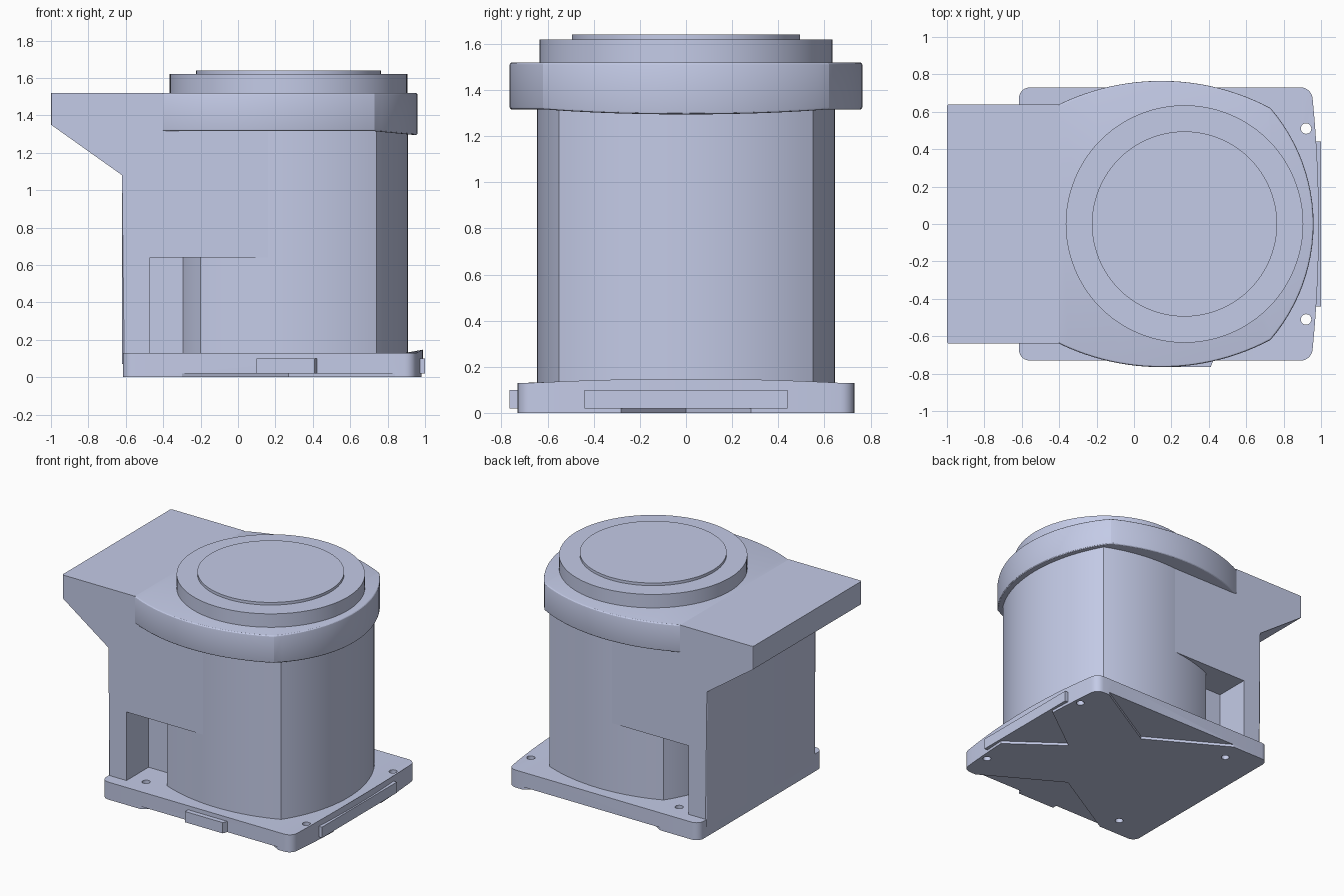
import bpy, bmesh, math
from mathutils import Vector

old = bpy.data.objects.get("Cube")
if old:
    bpy.data.objects.remove(old, do_unlink=True)

COLOUR = (0.59, 0.638, 0.855, 1)
mat = bpy.data.materials.new("pale blue grey")
mat.use_nodes = True
mat.diffuse_color = COLOUR
bsdf = mat.node_tree.nodes["Principled BSDF"]
bsdf.inputs["Base Color"].default_value = COLOUR
bsdf.inputs["Roughness"].default_value = 0.6


def arc(p, q, sag, n=24):
    """Points of a shallow arc from p up to (not including) q, bulging right."""
    p, q = Vector(p), Vector(q)
    along = (q - p).normalized()
    out = Vector((along.y, -along.x))
    half = (q - p).length / 2
    r = (half * half + sag * sag) / (2 * sag)
    a = math.asin(half / r)
    turns = [a * (2 * i / n - 1) for i in range(n)]
    return [(p + q) / 2 + along * r * math.sin(t) + out * (r * math.cos(t) - r + sag) for t in turns]


def circle(x, y, r, n):
    return [(x + r * math.cos(math.tau * i / n), y + r * math.sin(math.tau * i / n)) for i in range(n)]


def prism(name, pts, lo, hi, axis="z", tweak=None):
    """Extrude an outline along z, or an x-z outline along y."""
    bm = bmesh.new()
    place = (lambda u, v, w: (u, v, w)) if axis == "z" else (lambda u, v, w: (u, w, v))
    rings = [[bm.verts.new(place(p[0], p[1], w)) for p in pts] for w in (lo, hi)]
    for ring in rings:
        bm.faces.new(ring)
    for i in range(len(pts)):
        j = (i + 1) % len(pts)
        bm.faces.new((rings[0][i], rings[0][j], rings[1][j], rings[1][i]))
    bmesh.ops.recalc_face_normals(bm, faces=bm.faces[:])
    if tweak:
        tweak(bm)
    mesh = bpy.data.meshes.new(name)
    bm.to_mesh(mesh)
    bm.free()
    mesh.materials.append(mat)
    obj = bpy.data.objects.new(name, mesh)
    bpy.context.collection.objects.link(obj)
    return obj


def box(name, x0, x1, y0, y1, z0, z1):
    return prism(name, [(x0, y0), (x1, y0), (x1, y1), (x0, y1)], z0, z1)


def activate(obj):
    bpy.ops.object.select_all(action="DESELECT")
    obj.select_set(True)
    bpy.context.view_layer.objects.active = obj


def cut(obj, cutters):
    for c in cutters:
        c.hide_render = True
        mod = obj.modifiers.new("cut", "BOOLEAN")
        mod.operation, mod.solver, mod.object = "DIFFERENCE", "EXACT", c
        activate(obj)
        bpy.ops.object.modifier_apply(modifier=mod.name)
        bpy.data.objects.remove(c, do_unlink=True)


def split_x(bm, x):
    geom = bm.verts[:] + bm.edges[:] + bm.faces[:]
    bmesh.ops.bisect_plane(bm, geom=geom, plane_co=(x, 0, 0), plane_no=(1, 0, 0))


# Base plate: rounded corners, bowed end whose top rises slightly
def raise_end(bm):
    split_x(bm, 0.8)
    for v in bm.verts:
        if v.co.x > 0.95 and v.co.z > 0.1:
            v.co.z += 0.018 * max(0, 1 - (v.co.y / 0.67) ** 2)


outline = (arc((-0.615, -0.67), (-0.56, -0.73), 0.017, 6) + [(-0.56, -0.73)]
           + arc((0.89, -0.73), (0.955, -0.67), 0.018, 6)
           + arc((0.955, -0.67), (0.955, 0.67), 0.033)
           + arc((0.955, 0.67), (0.89, 0.73), 0.018, 6) + [(0.89, 0.73)]
           + arc((-0.56, 0.73), (-0.615, 0.67), 0.017, 6) + [(-0.615, 0.67)])
plate = prism("base_plate", outline, 0, 0.13, tweak=raise_end)

# Underside wedge recesses and screw holes
cutters = [prism("wedge", [(0.27, s * 0.4), (1.013, s * 0.83), (-0.473, s * 0.83)], -0.1, 0.02)
           for s in (-1, 1)]
cutters.append(prism("wedge", [(0.6, 0), (1.08, -0.354), (1.08, 0.354)], -0.1, 0.02))
for s in (-1, 1):
    for x, y in ((0.92, 0.51), (-0.35, 0.58)):
        cutters.append(prism("hole", circle(x, s * y, 0.028, 20), -0.1, 0.3))
cut(plate, cutters)

# Plate fittings
box("end_cover", 0.95, 1.0, -0.44, 0.44, 0.02, 0.1)
prism("front_tab", [(0.1, -0.7), (0.1, -0.765), (0.41, -0.765), (0.435, -0.7)], 0.02, 0.1)

# Column with four bowed sides
prism("column", arc((-0.2, -0.55), (0.74, -0.55), 0.095) + arc((0.74, -0.55), (0.74, 0.55), 0.17)
      + arc((0.74, 0.55), (-0.2, 0.55), 0.095) + arc((-0.2, 0.55), (-0.2, -0.55), 0.17), 0.1, 1.33)


# Rear housing with sloped overhang and a notch low on each side
def soften_rear(bm):
    edges = [e for e in bm.edges if all(v.co.x < -0.6 for v in e.verts)
             and abs(e.verts[0].co.y - e.verts[1].co.y) < 0.01
             and abs(e.verts[0].co.x - e.verts[1].co.x) < 0.01]
    bmesh.ops.bevel(bm, geom=edges, offset=0.012, segments=2, affect="EDGES", profile=0.5)


side = [(-1, 1.52), (-1, 1.35), (-0.62, 1.08), (-0.62, 0.07),
        (0.27, 0.07), (0.27, 1.32), (-0.4, 1.32), (-0.4, 1.52)]
housing = prism("rear_housing", side, -0.64, 0.64, "y", soften_rear)
cut(housing, [box("notch", -0.47, 0.5, min(s * 0.38, s * 0.8), max(s * 0.38, s * 0.8), 0, 0.64)
              for s in (-1, 1)])


# Overhanging lid, with a nose whose underside dips
def shape_lid(bm):
    rims = [e for e in bm.edges if abs(e.verts[0].co.z - e.verts[1].co.z) < 0.001
            and max(v.co.x for v in e.verts) > -0.39]
    bmesh.ops.bevel(bm, geom=rims, offset=0.012, segments=3, affect="EDGES", profile=0.5)
    split_x(bm, 0.73)
    for v in bm.verts:
        if v.co.z < 1.4 and v.co.x > 0.73:
            v.co.z -= 0.022 * (v.co.x - 0.73) / 0.23


prism("lid", arc((-0.4, -0.64), (0.73, -0.62), 0.135) + arc((0.73, -0.62), (0.73, 0.62), 0.23)
      + arc((0.73, 0.62), (-0.4, 0.64), 0.135) + [(-0.4, 0.64)], 1.315, 1.52, tweak=shape_lid)

# Stepped round cap
prism("cap_ring", circle(0.27, 0, 0.635, 96), 1.5, 1.62)
prism("cap_disc", circle(0.27, 0, 0.495, 96), 1.6, 1.64)

for obj in [o for o in bpy.context.collection.objects if o.type == "MESH" and mat.name in o.data.materials]:
    activate(obj)
    bpy.ops.object.shade_smooth_by_angle(angle=math.radians(20))
